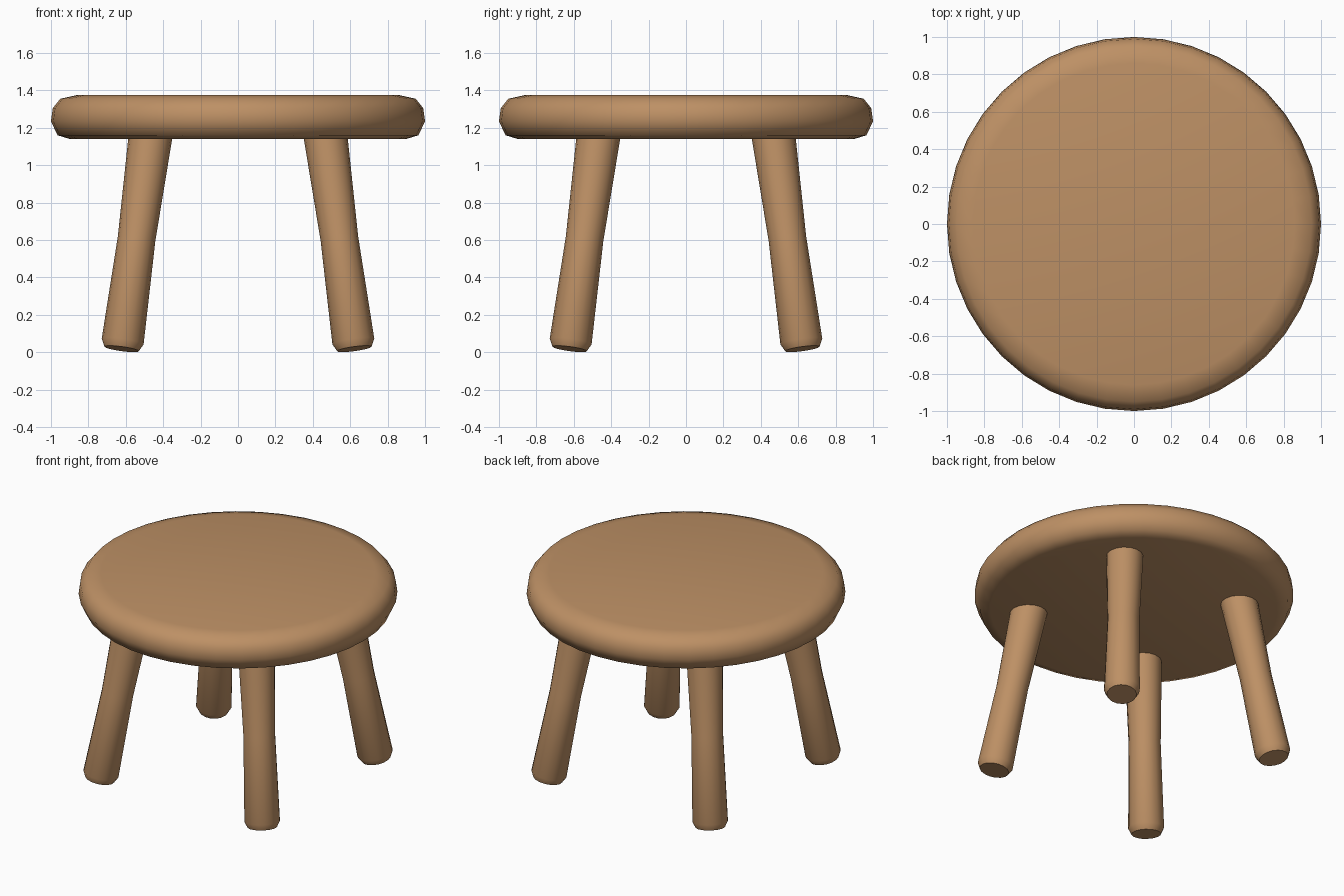
import bpy
import bmesh
import math
from mathutils import Vector

cube = bpy.data.objects.get("Cube")
if cube:
    bpy.data.objects.remove(cube, do_unlink=True)

# Single wood colour
wood = bpy.data.materials.new("warm_wood")
wood.use_nodes = True
wood.diffuse_color = (0.51, 0.28, 0.13, 1)
wood.node_tree.nodes["Principled BSDF"].inputs["Base Color"].default_value = wood.diffuse_color


def turned_part(name, profile, sides):
    """Lathe a bottom-to-top (radius, height) profile into a capped solid."""
    bm = bmesh.new()
    rings = []
    for radius, height in profile:
        angles = [math.tau * i / sides for i in range(sides)]
        rings.append([bm.verts.new((radius * math.cos(a), radius * math.sin(a), height))
                      for a in angles])
    for low, high in zip(rings, rings[1:]):
        for i in range(sides):
            j = (i + 1) % sides
            bm.faces.new((low[i], low[j], high[j], high[i]))
    bm.faces.new(rings[0][::-1])
    bm.faces.new(rings[-1])
    mesh = bpy.data.meshes.new(name)
    bm.to_mesh(mesh)
    bm.free()
    mesh.materials.append(wood)
    obj = bpy.data.objects.new(name, mesh)
    bpy.context.collection.objects.link(obj)
    bpy.ops.object.select_all(action="DESELECT")
    obj.select_set(True)
    bpy.context.view_layer.objects.active = obj
    bpy.ops.object.shade_smooth_by_angle(angle=math.radians(52))
    return obj


# Round seat with a softened rim
turned_part("seat", [(0.90, 1.14), (0.965, 1.16), (1.0, 1.235),
                     (0.99, 1.305), (0.95, 1.355), (0.86, 1.375)], 40)

# Four splayed legs, slightly waisted, with chamfered feet
leg_profile = [(0.093, 0), (0.113, 0.04), (0.101, 0.6), (0.117, 1.16), (0.117, 1.2)]
for depth, sy in (("front", -1), ("back", 1)):
    for side, sx in (("left", 1), ("right", -1)):
        leg = turned_part(f"{depth}_{side}_leg", leg_profile, 16)
        foot = Vector((sx * 0.622, sy * 0.622, 0.018))
        top = Vector((sx * 0.47, sy * 0.47, 1.14))
        leg.location = foot
        leg.rotation_mode = "QUATERNION"
        leg.rotation_quaternion = Vector((0, 0, 1)).rotation_difference(top - foot)
